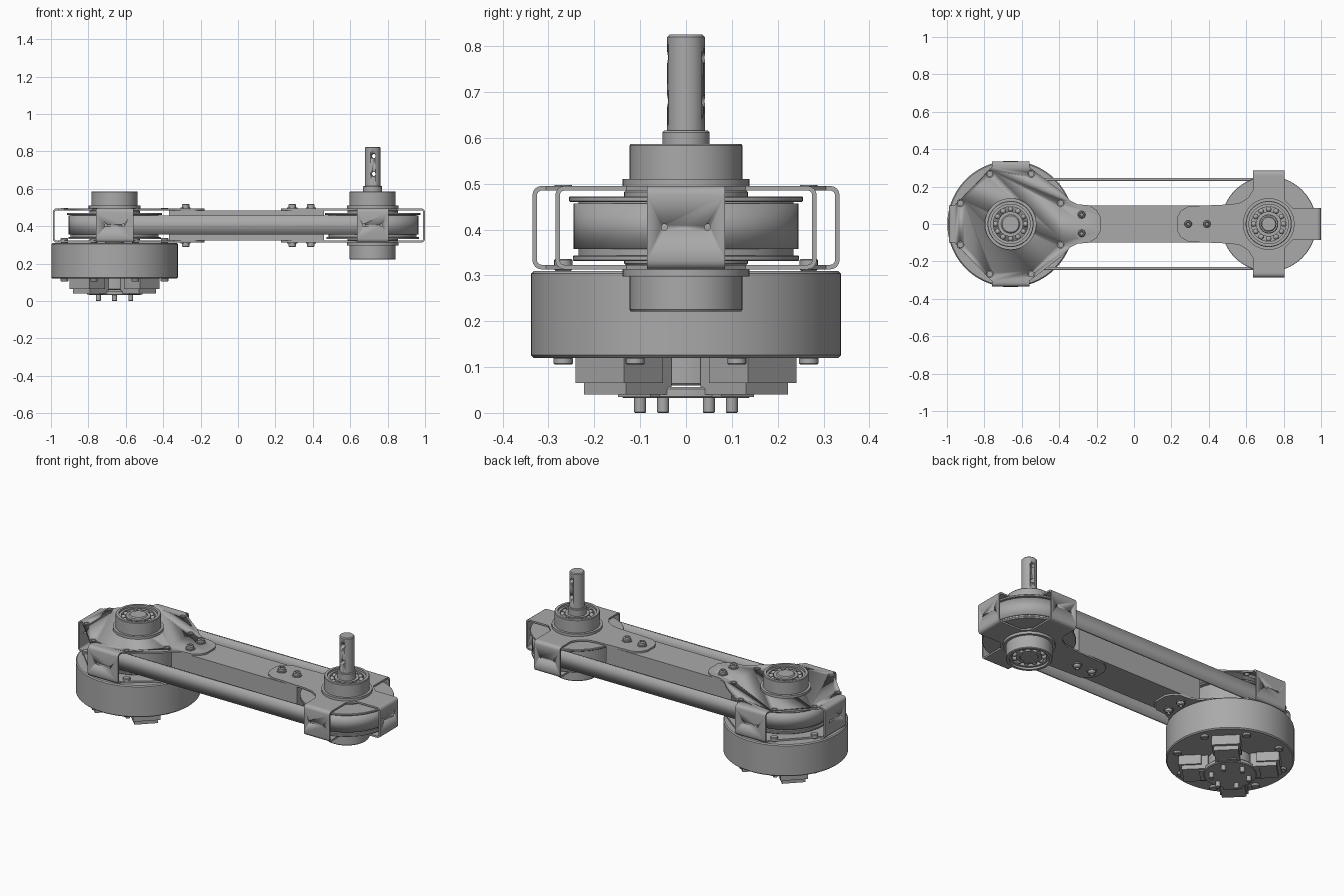
import bpy, bmesh, math
from mathutils import Matrix, Vector

cube = bpy.data.objects.get("Cube")
if cube:
    bpy.data.objects.remove(cube, do_unlink=True)

grey = bpy.data.materials.new("machined grey")
grey.use_nodes = True
grey.diffuse_color = (0.4, 0.4, 0.4, 1)
grey.node_tree.nodes["Principled BSDF"].inputs["Base Color"].default_value = (0.4, 0.4, 0.4, 1)

XL, XR = -0.66, 0.72            # motor axis and output axis
Z0, Z1, T = 0.313, 0.495, 0.01  # bracket bottom, top, sheet thickness


def finish(name, bm, smooth=True):
    bmesh.ops.recalc_face_normals(bm, faces=bm.faces)
    mesh = bpy.data.meshes.new(name)
    bm.to_mesh(mesh)
    bm.free()
    ob = bpy.data.objects.new(name, mesh)
    bpy.context.collection.objects.link(ob)
    mesh.materials.append(grey)
    bpy.ops.object.select_all(action='DESELECT')
    ob.select_set(True)
    bpy.context.view_layer.objects.active = ob
    if smooth:
        bpy.ops.object.shade_smooth_by_angle(angle=math.radians(35))
    return ob


def lathe(name, x, profile, y=0, steps=64):
    """Spin a closed (radius, z) profile about a vertical axis."""
    bm = bmesh.new()
    vs = [bm.verts.new((r, 0, z)) for r, z in profile]
    es = [bm.edges.new((vs[i], vs[(i + 1) % len(vs)])) for i in range(len(vs))]
    bmesh.ops.spin(bm, geom=vs + es, axis=(0, 0, 1), cent=(0, 0, 0),
                   steps=steps, angle=math.tau, use_merge=True)
    bmesh.ops.remove_doubles(bm, verts=bm.verts, dist=1e-5)
    bmesh.ops.translate(bm, verts=bm.verts, vec=(x, y, 0))
    return finish(name, bm)


def disc(name, x, r, z0, z1, c=0.004, y=0, steps=64):
    return lathe(name, x, [(0, z0), (r - c, z0), (r, z0 + c), (r, z1 - c), (r - c, z1), (0, z1)], y, steps)


def tube(name, x, r0, r1, z0, z1):
    return lathe(name, x, [(r0, z0), (r1, z0), (r1, z1), (r0, z1)])


def prism(name, points, depth, matrix):
    bm = bmesh.new()
    face = bm.faces.new([bm.verts.new((u, v, 0)) for u, v in points])
    ext = bmesh.ops.extrude_face_region(bm, geom=[face])
    bmesh.ops.translate(bm, vec=(0, 0, depth),
                        verts=[v for v in ext["geom"] if isinstance(v, bmesh.types.BMVert)])
    bm.transform(matrix)
    return finish(name, bm)


def box(name, size, matrix):
    bm = bmesh.new()
    bmesh.ops.create_cube(bm, size=1, matrix=matrix @ Matrix.Diagonal((*size, 1)))
    return finish(name, bm, False)


def drill(ob, centres, direction, r, depth):
    """Cut round holes along a direction."""
    bm = bmesh.new()
    rot = Vector(direction).to_track_quat('Z', 'Y').to_matrix().to_4x4()
    for c in centres:
        bmesh.ops.create_cone(bm, cap_ends=True, segments=16, radius1=r, radius2=r,
                              depth=depth, matrix=Matrix.Translation(c) @ rot)
    cutter = finish("hole_cutter", bm)
    cutter.hide_render = True
    mod = ob.modifiers.new("holes", 'BOOLEAN')
    mod.operation, mod.solver, mod.object = 'DIFFERENCE', 'EXACT', cutter
    bpy.context.view_layer.objects.active = ob
    bpy.ops.object.modifier_apply(modifier=mod.name)
    bpy.data.objects.remove(cutter, do_unlink=True)


def ring(x, r, n, start):
    return [(x + r * math.cos(start + k * math.tau / n), r * math.sin(start + k * math.tau / n)) for k in range(n)]


def plate(name, half, x, z):
    """Sheet symmetric about y = 0, given its +y outline."""
    pts = half + [(u, -v) for u, v in reversed(half)]
    return prism(name, pts, T, Matrix.Translation((x, 0, z)))


def strap(name, x, reach, width, angle):
    """Bent flange joining the upper and lower sheet of a bracket."""
    def bend(cz, r, s):
        return [(reach - 0.02 + r * math.cos(a), cz + s * r * math.sin(a))
                for a in [k * math.pi / 8 for k in range(5)]]
    e = reach - 0.03
    outer = [(e, Z0)] + bend(Z0 + 0.02, 0.02, -1)[::-1] + bend(Z1 - 0.02, 0.02, 1) + [(e, Z1)]
    inner = [(e, Z0 + T)] + bend(Z0 + 0.02, T, -1)[::-1] + bend(Z1 - 0.02, T, 1) + [(e, Z1 - T)]
    place = Matrix.Translation((x, 0, 0)) @ Matrix.Rotation(angle, 4, 'Z')
    upright = Matrix.Translation((0, width / 2, 0)) @ Matrix.Rotation(math.pi / 2, 4, 'X')
    ob = prism(name, outer + inner[::-1], width, place @ upright)
    out = Vector((math.cos(angle), math.sin(angle), 0))
    drill(ob, [place @ Vector((reach, s * 0.047, 0.405)) for s in (-1, 1)], out, 0.007, 0.06)


def bearing(name, x, z, s):
    """Open housing with races and balls, facing up (s=1) or down (s=-1)."""
    tube(name + "_flange", x, 0.1, 0.138, z, z + s * 0.015)
    lathe(name + "_housing", x, [(0.105, z), (0.123, z), (0.123, z + s * 0.088),
                                 (0.12, z + s * 0.092), (0.105, z + s * 0.092)])
    tube(name + "_outer_race", x, 0.092, 0.105, z, z + s * 0.08)
    tube(name + "_inner_race", x, 0.05, 0.067, z, z + s * 0.08)
    bm = bmesh.new()
    for u, v in ring(x, 0.0795, 12, 0):
        bmesh.ops.create_uvsphere(bm, u_segments=12, v_segments=8, radius=0.015,
                                  matrix=Matrix.Translation((u, v, z + s * 0.066)))
    finish(name + "_balls", bm)


# Motor drum, hub and output spider
disc("motor_drum", XL, 0.338, 0.12, 0.31, 0.006, steps=96)
disc("motor_hub", XL, 0.12, 0.06, 0.125)
disc("output_plate", XL, 0.14, 0.032, 0.056)
for k in range(4):
    turn = Matrix.Translation((XL, 0, 0)) @ Matrix.Rotation(math.pi / 4 + k * math.pi / 2, 4, 'Z')
    box("spider_arm", (0.14, 0.13, 0.08), turn @ Matrix.Translation((0.18, 0, 0.08)))
    box("spider_foot", (0.12, 0.15, 0.056), turn @ Matrix.Translation((0.206, 0, 0.093)))
    box("spider_web", (0.06, 0.1, 0.022), turn @ Matrix.Translation((0.13, 0, 0.046)))
for x, y in ring(XL, 0.1, 6, math.pi / 6):
    disc("output_pin", x, 0.013, 0, 0.035, 0.002, y, 16)
bolt_spots = ring(XL, 0.29, 8, math.pi / 8)
for x, y in bolt_spots:
    disc("motor_bolt_lower", x, 0.021, 0.105, 0.122, 0.003, y, 16)
    disc("motor_bolt_upper", x, 0.02, 0.31, 0.336, 0.003, y, 16)

# Motor-side bracket
left_half = [(0.48, 0.04), (0.46, 0.075), (0.42, 0.1), (0.36, 0.105), (0.32, 0.125), (0.27, 0.175),
             (0.1, 0.305), (-0.1, 0.305), (-0.3, 0.1)]
for name, z in (("motor_bracket_bottom", Z0), ("motor_bracket_top", Z1 - T)):
    sheet = plate(name, left_half, XL, z)
    if z > 0.4:
        drill(sheet, [(x, y, z) for x, y in bolt_spots], (0, 0, 1), 0.019, 0.1)
        for x, y in bolt_spots:
            tube("hole_rim", 0, 0.013, 0.019, z, z + T + 0.002).location = (x, y, 0)
for reach, angle in ((0.335, math.pi / 2), (0.335, -math.pi / 2), (0.33, math.pi)):
    strap("motor_bracket_flange", XL, reach, 0.2, angle)

# Output-side bracket
right_half = [(-0.49, 0.035), (-0.47, 0.07), (-0.43, 0.095), (-0.2, 0.105), (-0.15, 0.115), (-0.11, 0.14),
              (-0.085, 0.18), (-0.085, 0.255), (0.085, 0.255), (0.085, 0.13), (0.13, 0.085), (0.25, 0.085)]
for name, z in (("output_bracket_bottom", Z0), ("output_bracket_top", Z1 - T)):
    plate(name, right_half, XR, z)
for reach, angle in ((0.285, math.pi / 2), (0.285, -math.pi / 2), (0.28, 0)):
    strap("output_bracket_flange", XR, reach, 0.17, angle)

# Arm beam and its screws
box("arm_beam", (0.83, 0.2, 0.162), Matrix.Translation((0.045, 0, 0.404)))
for x, y in ((-0.28, 0.05), (-0.28, -0.05), (0.29, 0), (0.39, 0)):
    for face, s in ((Z1, 1), (Z0, -1)):
        lathe("arm_screw", x, [(0, face), (0.027, face), (0.027, face + s * 0.006),
                               (0.02, face + s * 0.006), (0.02, face + s * 0.02),
                               (0.015, face + s * 0.025), (0.01, face + s * 0.025),
                               (0.008, face + s * 0.012), (0, face + s * 0.012)], y, 16)

# Pulleys with rims and spacers
for x in (XL, XR):
    disc("pulley", x, 0.235, 0.335, 0.47)
    disc("pulley_rim_lower", x, 0.247, 0.331, 0.343, 0.002)
    disc("pulley_rim_upper", x, 0.255, 0.46, 0.472, 0.002)
    disc("pulley_spacer", x, 0.135, 0.322, 0.486)

# Drive belt around both pulleys
bm = bmesh.new()
loop = []
for x, start in ((XR, -math.pi / 2), (XL, math.pi / 2)):
    loop += [(x + 0.245 * math.cos(start + k * math.pi / 24),
              0.245 * math.sin(start + k * math.pi / 24)) for k in range(25)]
low = [bm.verts.new((u, v, 0.357)) for u, v in loop]
top = [bm.verts.new((u, v, 0.457)) for u, v in loop]
for i in range(len(loop)):
    j = (i + 1) % len(loop)
    bm.faces.new((low[i], low[j], top[j], top[i]))
belt = finish("drive_belt", bm)
solid = belt.modifiers.new("thickness", 'SOLIDIFY')
solid.thickness = 0.014

# Bearings and shafts
bearing("motor_bearing", XL, Z1, 1)
bearing("output_bearing_top", XR, Z1, 1)
bearing("output_bearing_bottom", XR, Z0, -1)
disc("motor_shaft", XL, 0.05, 0.3, 0.582, 0.006)
disc("output_shaft_collar", XR, 0.051, 0.235, 0.616, 0.004)
shaft = disc("output_shaft", XR, 0.041, 0.6, 0.825, 0.005)
drill(shaft, [(XR + 0.006, 0, z) for z in (0.68, 0.775)], (0.1, 1, 0), 0.013, 0.2)
